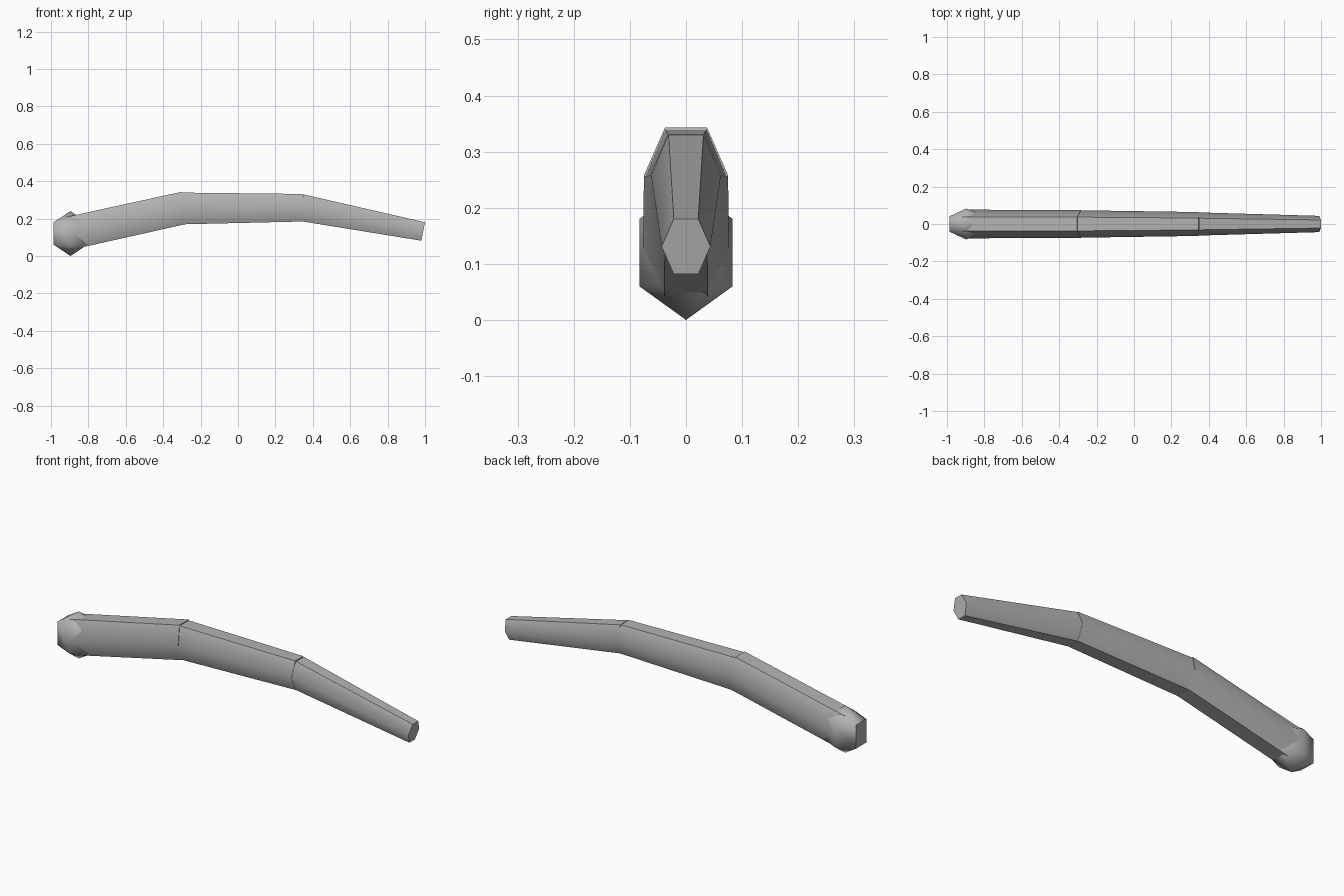
import bpy, bmesh, math
from mathutils import Vector

if "Cube" in bpy.data.objects:
    bpy.data.objects.remove(bpy.data.objects["Cube"])

grey = bpy.data.materials.new("mid grey")
grey.diffuse_color = (0.45, 0.45, 0.45, 1)
grey.use_nodes = True
grey.node_tree.nodes["Principled BSDF"].inputs["Base Color"].default_value = grey.diffuse_color
FLATTEN = 0.75  # sideways squash of the hexagonal section


def finish(bm, name):
    bmesh.ops.recalc_face_normals(bm, faces=bm.faces)
    mesh = bpy.data.meshes.new(name)
    bm.to_mesh(mesh)
    bm.free()
    mesh.materials.append(grey)
    obj = bpy.data.objects.new(name, mesh)
    bpy.context.collection.objects.link(obj)
    bpy.ops.object.select_all(action='DESELECT')
    obj.select_set(True)
    bpy.context.view_layer.objects.active = obj
    bpy.ops.object.shade_smooth_by_angle(angle=math.radians(52))


def segment(name, start, end, r0, r1):
    """Tapered six-sided bar whose ends are square to its axis (x, z points)."""
    a, b = Vector((start[0], 0, start[1])), Vector((end[0], 0, end[1]))
    axis = (b - a).normalized()
    up = Vector((-axis.z, 0, axis.x))
    bm = bmesh.new()
    rings = []
    for centre, r in ((a, r0), (b, r1)):
        ring = []
        for i in range(6):
            t = math.radians(60 * i)
            ring.append(bm.verts.new(centre + up * r * math.sin(t)
                                     + Vector((0, r * FLATTEN * math.cos(t), 0))))
        rings.append(ring)
        bm.faces.new(ring)
    for i in range(6):
        j = (i + 1) % 6
        bm.faces.new((rings[0][i], rings[0][j], rings[1][j], rings[1][i]))
    finish(bm, name)


# Three overlapping bars that form the bent arm
segment("thick_segment", (-0.90, 0.122), (-0.285, 0.258), 0.102, 0.10)
segment("middle_segment", (-0.302, 0.254), (0.345, 0.258), 0.098, 0.085)
segment("thin_segment", (0.335, 0.259), (0.99, 0.131), 0.083, 0.058)

# Six-sided ball joint at the thick end
bm = bmesh.new()
bmesh.ops.create_uvsphere(bm, u_segments=6, v_segments=3, radius=0.12)
for v in bm.verts:
    v.co = Vector((v.co.x - 0.896, v.co.y * 0.8, v.co.z + 0.12))
finish(bm, "joint_ball")
